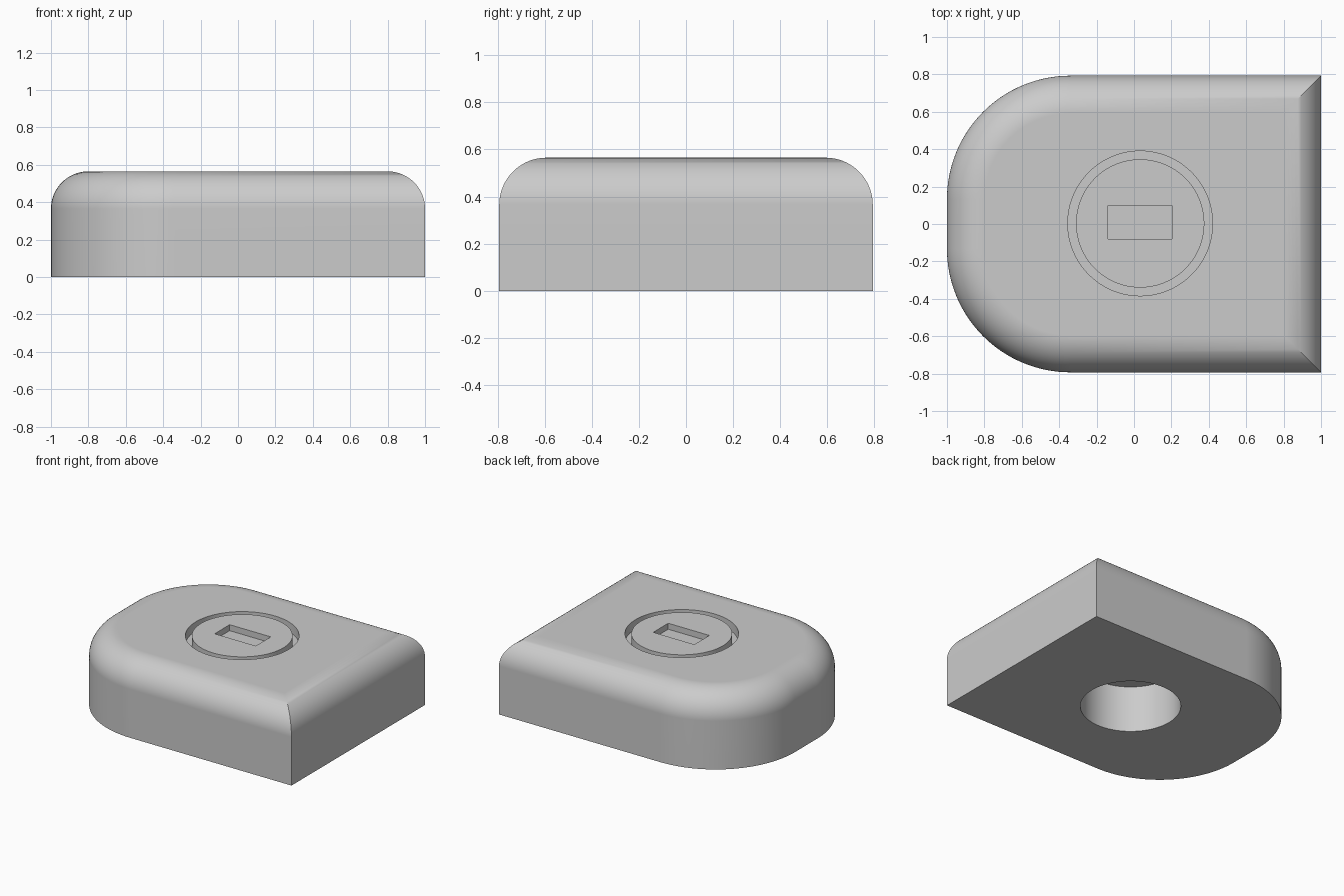
import bpy, bmesh, math

cube = bpy.data.objects.get("Cube")
if cube:
    bpy.data.objects.remove(cube, do_unlink=True)

HALF_W, TOP = 0.793, 0.565
CORNER, FILLET = 0.66, 0.2
CX, CY = 0.033, 0.003          # centre of the round features
GROOVE, SLOT = 0.07, 0.045     # recess depths

grey = bpy.data.materials.new("plain grey")
grey.use_nodes = True
colour = (0.6, 0.6, 0.6, 1)
grey.diffuse_color = colour
grey.node_tree.nodes["Principled BSDF"].inputs["Base Color"].default_value = colour


def add_object(name, bm):
    bmesh.ops.recalc_face_normals(bm, faces=bm.faces)
    mesh = bpy.data.meshes.new(name)
    bm.to_mesh(mesh)
    bm.free()
    mesh.materials.append(grey)
    obj = bpy.data.objects.new(name, mesh)
    bpy.context.collection.objects.link(obj)
    return obj


def cylinder(name, radius, z0, z1):
    bm = bmesh.new()
    bmesh.ops.create_cone(bm, cap_ends=True, segments=96, radius1=radius,
                          radius2=radius, depth=z1 - z0)
    bmesh.ops.translate(bm, verts=bm.verts, vec=(CX, CY, (z0 + z1) / 2))
    return add_object(name, bm)


def box(name, size, centre):
    bm = bmesh.new()
    bmesh.ops.create_cube(bm, size=1)
    bmesh.ops.scale(bm, verts=bm.verts, vec=size)
    bmesh.ops.translate(bm, verts=bm.verts, vec=centre)
    return add_object(name, bm)


def activate(obj):
    bpy.ops.object.select_all(action='DESELECT')
    obj.select_set(True)
    bpy.context.view_layer.objects.active = obj


def cut(obj, cutter):
    activate(obj)
    mod = obj.modifiers.new("cut", 'BOOLEAN')
    mod.operation, mod.solver, mod.object = 'DIFFERENCE', 'EXACT', cutter
    bpy.ops.object.modifier_apply(modifier=mod.name)
    bpy.data.objects.remove(cutter, do_unlink=True)


def finish(obj):
    activate(obj)
    bpy.ops.object.shade_smooth_by_angle(angle=math.radians(30))
    mod = obj.modifiers.new("flat caps", 'WEIGHTED_NORMAL')
    mod.keep_sharp = True


def outline(inset, steps=32):
    """Plan shape: square on the left side, large round corners on the right."""
    w, r = HALF_W - inset, CORNER - inset
    pts = [(1 - inset, -w), (1 - inset, w)]
    for start, sign in ((90, 1), (180, -1)):
        for i in range(steps + 1):
            a = math.radians(start + 90 * i / steps)
            pts.append((CORNER - 1 + r * math.cos(a),
                        sign * (HALF_W - CORNER) + r * math.sin(a)))
    return pts


# Body: straight walls, then a quarter-round fillet up to the flat top
levels = [(0, 0)]
for i in range(17):
    a = math.pi / 2 * i / 16
    levels.append((FILLET * (1 - math.cos(a)), TOP - FILLET * (1 - math.sin(a))))
bm = bmesh.new()
rings = [[bm.verts.new((x, y, z)) for x, y in outline(inset)] for inset, z in levels]
for low, high in zip(rings, rings[1:]):
    for i in range(len(low)):
        j = (i + 1) % len(low)
        bm.faces.new((low[i], low[j], high[j], high[i]))
bm.faces.new(rings[0][::-1])
bm.faces.new(rings[-1])
body = add_object("body", bm)

# Round recess in the top and blind hole in the underside
cut(body, cylinder("recess_cutter", 0.387, TOP - GROOVE, TOP + 0.1))
cut(body, cylinder("hole_cutter", 0.343, -0.1, 0.35))
finish(body)

# Disc set in the recess, flush with the top, with a rectangular slot
disc = cylinder("slotted_disc", 0.343, TOP - GROOVE - 0.01, TOP)
cut(disc, box("slot_cutter", (0.342, 0.178, 2 * SLOT), (CX, 0.009, TOP)))
finish(disc)
